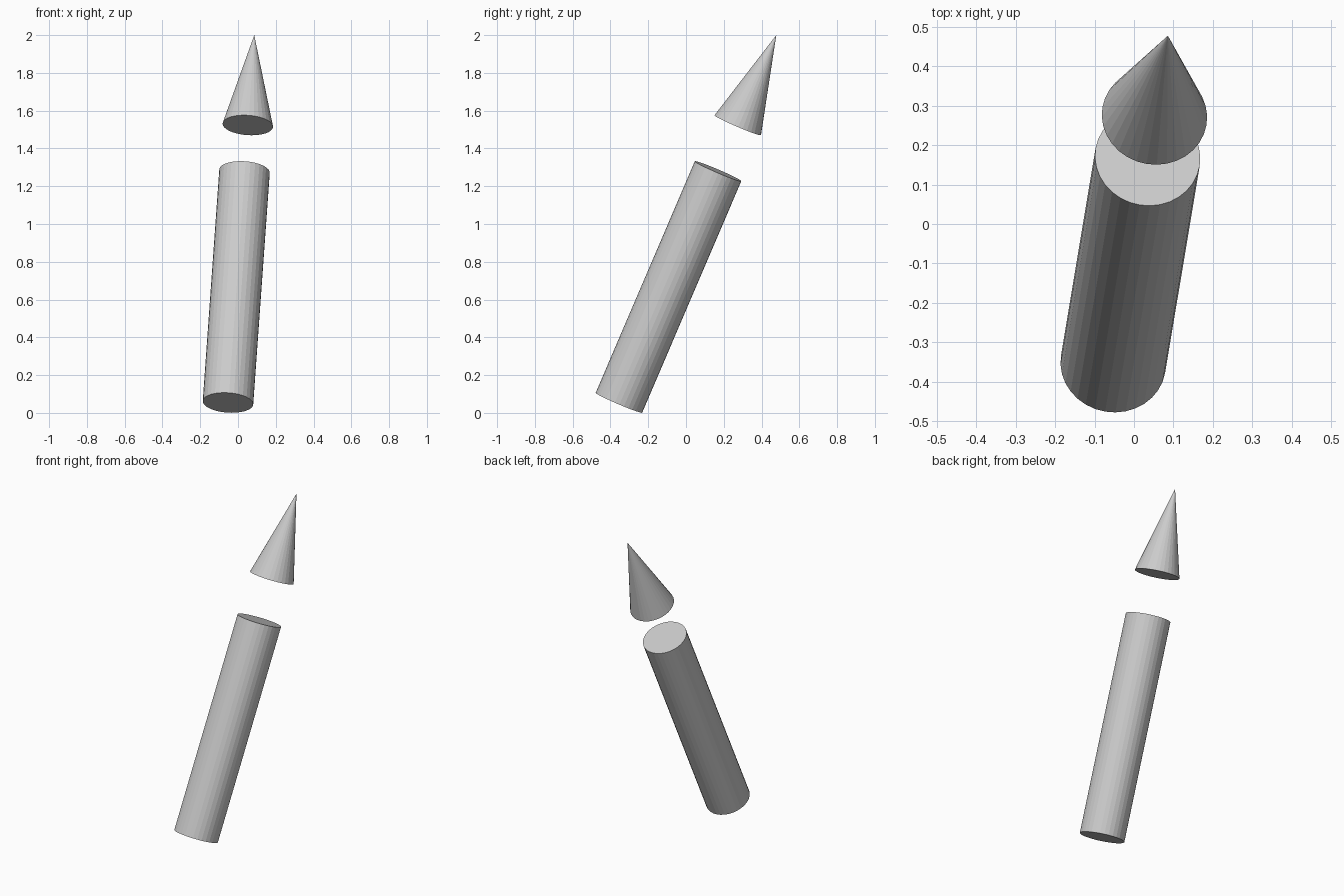
import bpy
from mathutils import Vector

if "Cube" in bpy.data.objects:
    bpy.data.objects.remove(bpy.data.objects["Cube"])

# Shared tilted axis, from the shaft's bottom centre to the cone tip
BOTTOM = Vector((-0.053, -0.355, 0.054))
TIP = Vector((0.086, 0.478, 2.0))
AXIS = (TIP - BOTTOM).normalized()
LENGTH = (TIP - BOTTOM).length
RADIUS = 0.134


def tapered(name, start, end, r1, r2):
    """Capped 32-sided cone or cylinder between two distances along the axis."""
    bpy.ops.mesh.primitive_cone_add(
        vertices=32, radius1=r1, radius2=r2, depth=end - start,
        location=BOTTOM + AXIS * (start + end) / 2,
        rotation=AXIS.to_track_quat('Z', 'Y').to_euler())
    bpy.context.object.name = name


# Long shaft
tapered("shaft", 0.0, 1.336, RADIUS, RADIUS)
# Separate pointed tip, floating past the gap
tapered("pointed_tip", LENGTH - 0.52, LENGTH, RADIUS, 0.0)
